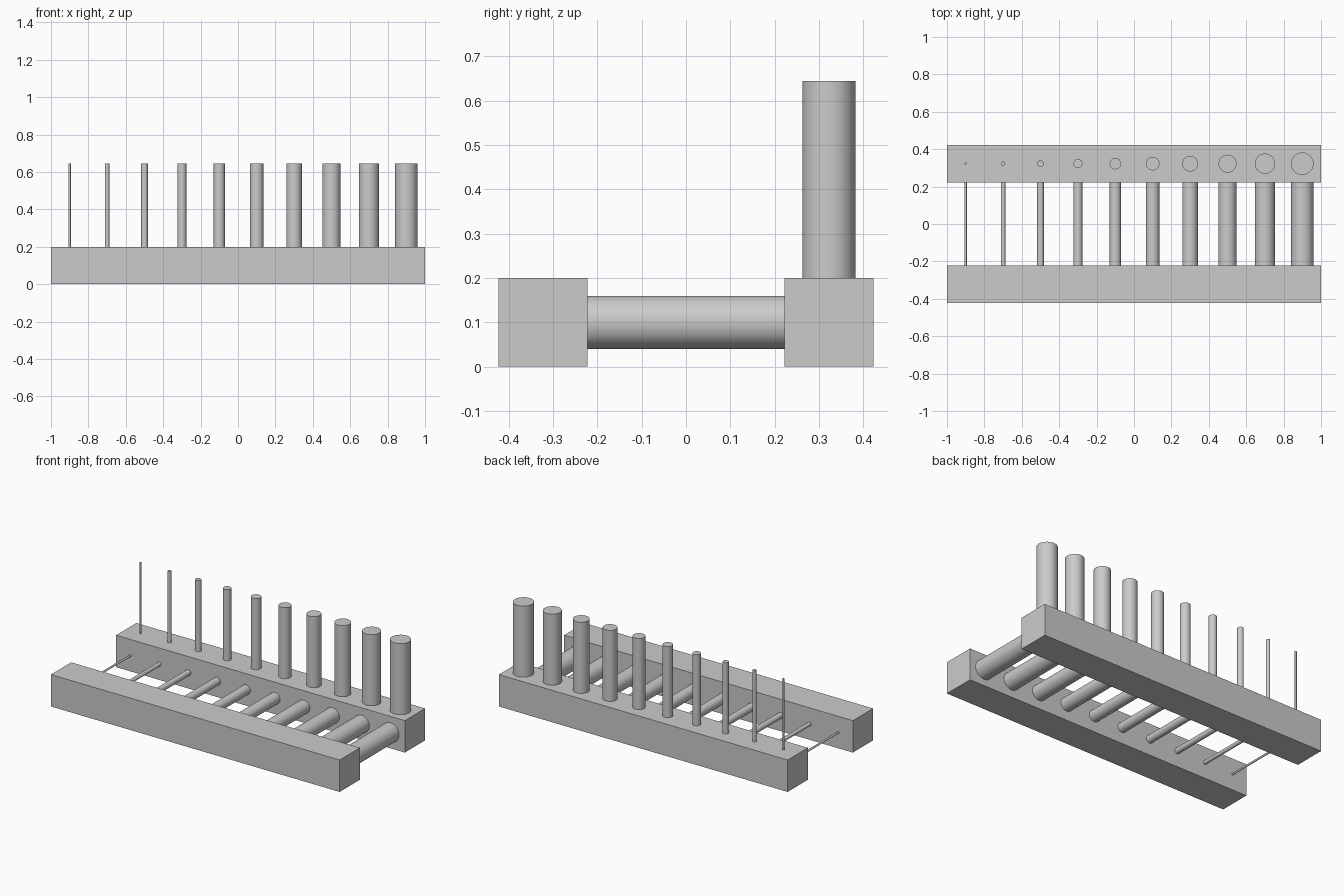
import bpy
import math

if "Cube" in bpy.data.objects:
    bpy.data.objects.remove(bpy.data.objects["Cube"], do_unlink=True)

COUNT = 10        # pins per row
BAR = 0.2         # square bar section and pin spacing
GAP = 0.445       # bridge span and pin height
BAR_Y = (GAP + BAR) / 2

grey = bpy.data.materials.new("light_grey")
grey.use_nodes = True
grey.diffuse_color = (0.6, 0.6, 0.6, 1)
grey.node_tree.nodes["Principled BSDF"].inputs["Base Color"].default_value = (0.6, 0.6, 0.6, 1)


def finish(name):
    obj = bpy.context.object
    obj.name = name
    obj.data.materials.append(grey)
    return obj


def add_bar(name, y):
    bpy.ops.mesh.primitive_cube_add(size=1, location=(0, y, BAR / 2))
    bar = finish(name)
    bar.scale = (BAR * COUNT, BAR, BAR)
    bpy.ops.object.transform_apply(location=False, rotation=False, scale=True)


def add_rod(name, radius, location, tilt=0):
    bpy.ops.mesh.primitive_cylinder_add(vertices=48, radius=radius, depth=GAP,
                                        location=location, rotation=(tilt, 0, 0))
    finish(name)
    bpy.ops.object.shade_smooth_by_angle(angle=math.radians(30))


# Two parallel bars
add_bar("front_bar", -BAR_Y)
add_bar("back_bar", BAR_Y)

# Bridging rods and standing pins, growing thicker towards the left
for i in range(1, COUNT + 1):
    x = (i - (COUNT + 1) / 2) * BAR
    radius = 0.006 * i
    add_rod(f"bridge_rod_{i}", radius, (x, 0, BAR / 2), math.pi / 2)
    add_rod(f"standing_pin_{i}", radius, (x, BAR_Y, BAR + GAP / 2))
